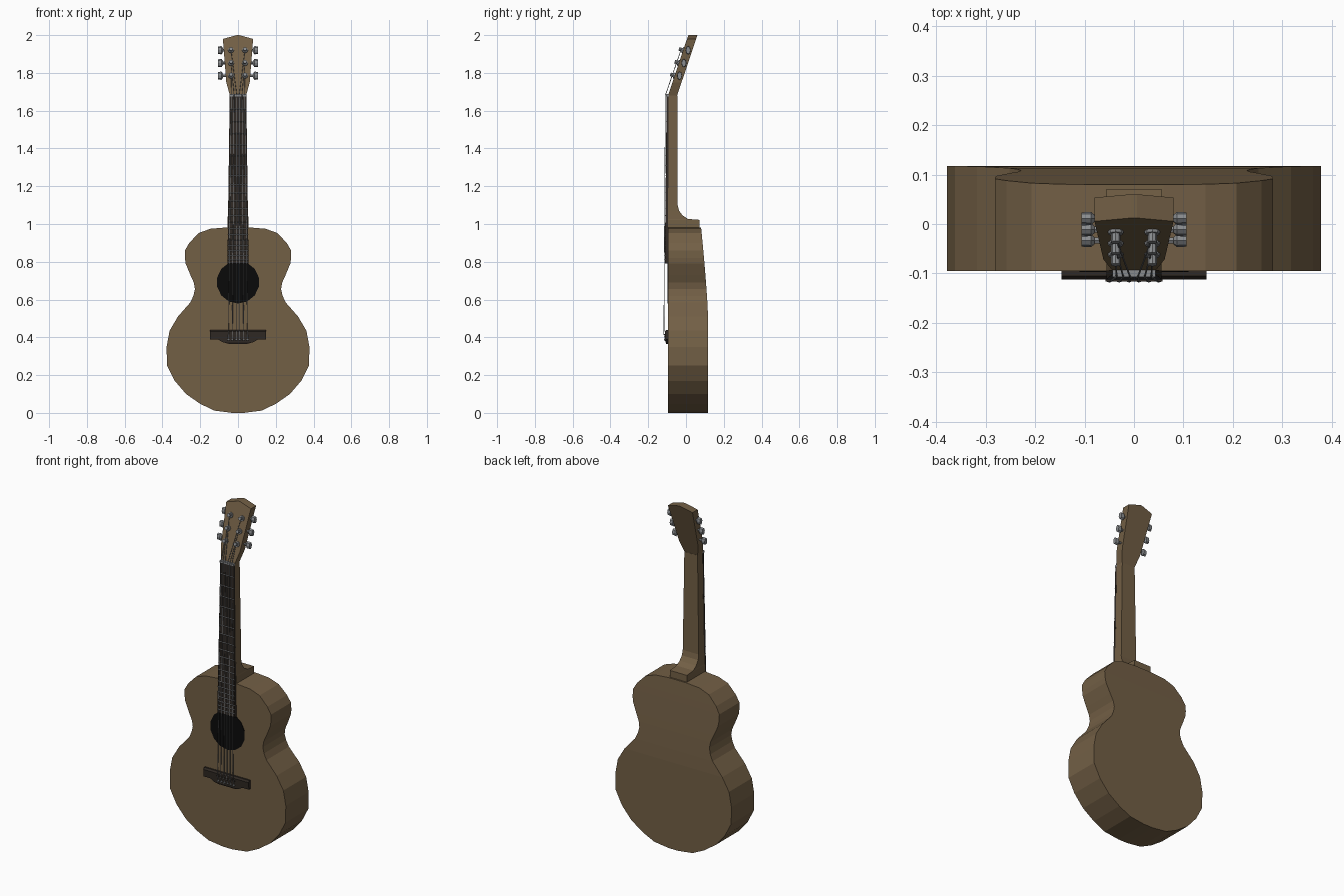
import bpy, bmesh, math
from mathutils import Vector

if "Cube" in bpy.data.objects:
    bpy.data.objects.remove(bpy.data.objects["Cube"])


def material(name, rgb):
    m = bpy.data.materials.new(name)
    m.diffuse_color = (*rgb, 1)
    m.use_nodes = True
    m.node_tree.nodes["Principled BSDF"].inputs["Base Color"].default_value = m.diffuse_color
    return m


WOOD = material("wood", (0.17, 0.115, 0.06))
DARK = material("dark_wood", (0.03, 0.023, 0.018))
BLACK = material("black", (0.003, 0.003, 0.003))
METAL = material("metal", (0.25, 0.26, 0.27))


def finish(name, bm, mat):
    bmesh.ops.recalc_face_normals(bm, faces=bm.faces)
    me = bpy.data.meshes.new(name)
    bm.to_mesh(me)
    bm.free()
    me.materials.append(mat)
    ob = bpy.data.objects.new(name, me)
    bpy.context.collection.objects.link(ob)
    return ob


def loft(name, rows, mat):
    """Symmetric solid from stacked rows: (z, half width, front y, back y)."""
    bm = bmesh.new()
    prev = None
    for z, w, f, b in rows:
        ring = [bm.verts.new(p) for p in ((-w, f, z), (w, f, z), (w, b, z), (-w, b, z))]
        if prev:
            for i in range(4):
                j = (i + 1) % 4
                bm.faces.new((prev[i], prev[j], ring[j], ring[i]))
        else:
            bm.faces.new(ring)
        prev = ring
    bm.faces.new(prev)
    return finish(name, bm, mat)


def rods(name, segments, mat, sides=6):
    """Cylinders / cones: (start, end, start radius, end radius)."""
    bm = bmesh.new()
    for p, q, r1, r2 in segments:
        p, q = Vector(p), Vector(q)
        d = q - p
        new = bmesh.ops.create_cone(bm, cap_ends=True, segments=sides,
                                    radius1=r1, radius2=r2, depth=d.length)["verts"]
        rot = d.to_track_quat('Z', 'Y').to_matrix()
        for v in new:
            v.co = rot @ v.co + (p + q) / 2
    return finish(name, bm, mat)


# Body: waisted outline, back tapering toward the neck
FRONT = -0.095
outline = [(0, .03), (.012, .125), (.048, .2), (.1, .275), (.17, .335), (.25, .376),
           (.35, .378), (.435, .362), (.51, .318), (.585, .252), (.62, .236), (.655, .228),
           (.69, .234), (.73, .252), (.79, .277), (.82, .281), (.86, .281), (.9, .258),
           (.953, .207), (.975, .145), (.982, .06)]


def back_y(z):
    if z < .5:
        return .117
    return .117 - .037 * ((z - .5) / .48) ** 1.3


loft("body", [(z, w, FRONT, back_y(z)) for z, w in outline], WOOD)

# Neck with curved heel
neck = [(.975, .056, .071), (1.022, .056, .071), (1.027, .055, .01), (1.045, .054, -.018),
        (1.07, .053, -.037), (1.1, .052, -.044), (1.68, .043, -.046)]
loft("neck", [(z, w, FRONT, b) for z, w, b in neck], WOOD)


# Headstock leaning back
def head_y(z):
    return FRONT + (z - 1.68) * .335


head = [(1.68, .043), (1.75, .062), (1.98, .08), (2.0, .006)]
loft("headstock", [(z, w, head_y(z), head_y(z) + .048) for z, w in head], WOOD)


# Fretboard, nut and frets
def board_w(z):
    return .056 - (z - .79) * .0135


def board_y(z):
    return -.111 + max(0, z - .9) * .011


loft("fretboard", [(z, board_w(z), board_y(z), FRONT + .002) for z in (.79, .9, 1.675)], DARK)
loft("nut", [(z, .044, -.107, FRONT + .005) for z in (1.675, 1.687)], METAL)
frets = []
for n in range(1, 21):
    z = 1.68 - 1.27 * (1 - 2 ** (-n / 12))
    w, y = board_w(z), board_y(z)
    frets.append(((-w, y, z), (w, y, z), .0025, .0025))
rods("frets", frets, METAL, 4)

# Sound hole
rods("sound_hole", [((0, FRONT + .01, .692), (0, FRONT - .0025, .692), .113, .113)], BLACK, 14)

# Bridge with rounded lower belly, saddle and pins
loft("bridge", [(z, w, y, FRONT + .002) for z, w, y in
                ((.366, .05, -.105), (.374, .08, -.108), (.388, .105, -.109))], DARK)
loft("bridge_bar", [(z, .147, y, FRONT + .002) for z, y in
                    ((.388, -.109), (.43, -.112), (.44, -.105))], DARK)
loft("saddle", [(z, .058, -.116, -.105) for z in (.412, .418)], DARK)

# Strings, pins, tuning posts and tuning buttons
strings, pins, posts, shafts, buttons = [], [], [], [], []
for s in (-1, 1):
    for i, z in enumerate((1.785, 1.852, 1.92)):
        xb, xn = s * (.05 - .02 * i), s * (.035 - .014 * i)
        y = head_y(z)
        xp = s * .037
        anchor, saddle = (xb, -.108, .388), (xb, -.117, .415)
        nut, tip = (xn, -.109, 1.682), (xp, y - .014, z - .004)
        for p, q in ((anchor, saddle), (saddle, nut), (nut, tip)):
            strings.append((p, q, .0018, .0018))
        pins.append(((xb, -.104, .388), (xb, -.117, .388), .007, .005))
        n = Vector((0, -1, .335)).normalized()
        base = Vector((xp, y, z))
        posts += [(base - n * .005, base + n * .006, .017, .015),
                  (base + n * .006, base + n * .024, .009, .01)]
        c = Vector((0, y + .026, z))
        shafts.append((c + Vector((s * .05, 0, 0)), c + Vector((s * .088, 0, 0)), .007, .007))
        buttons += [(c + Vector((s * .08, 0, 0)), c + Vector((s * .087, 0, 0)), .012, .022),
                    (c + Vector((s * .087, 0, 0)), c + Vector((s * .106, 0, 0)), .022, .02)]
rods("strings", strings, METAL, 5)
rods("bridge_pins", pins, METAL, 6)
rods("tuning_posts", posts, METAL, 8)
rods("tuning_shafts", shafts, METAL, 6)
knobs = rods("tuning_buttons", buttons, METAL, 8)

# Flatten each button front to back around its own centre
for v in knobs.data.vertices:
    zc = min((1.785, 1.852, 1.92), key=lambda z: abs(z - v.co.z))
    yc = head_y(zc) + .026
    v.co.y = yc + (v.co.y - yc) * .6
